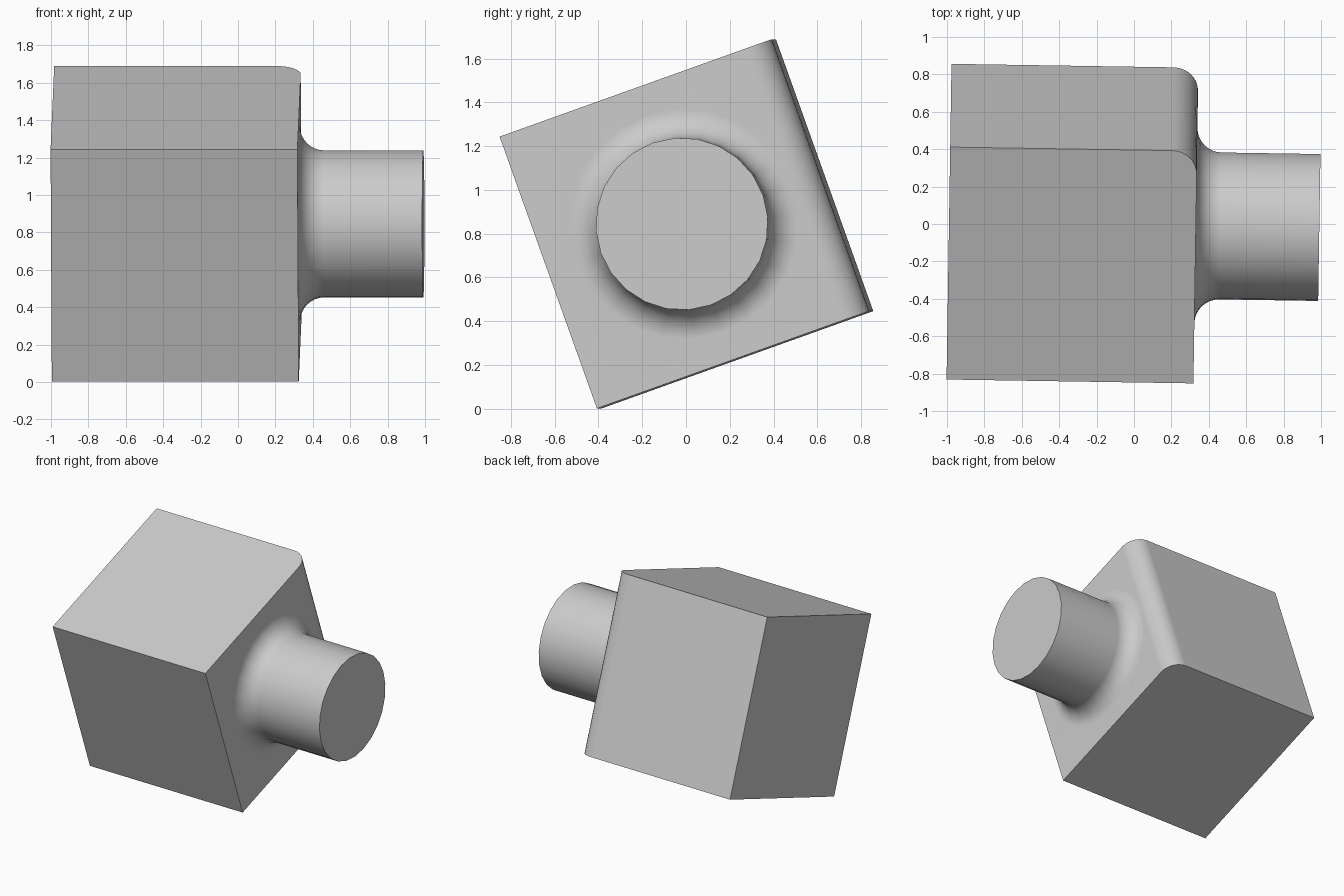
import bpy, bmesh, math
from mathutils import Matrix, Vector

if "Cube" in bpy.data.objects:
    bpy.data.objects.remove(bpy.data.objects["Cube"])

H = 0.66      # half side of the block
R = 0.394     # post radius
F = 0.132     # fillet and round radius
SIDES = 24

grey = bpy.data.materials.new("plain grey")
grey.diffuse_color = (0.6, 0.6, 0.6, 1)
grey.use_nodes = True
grey.node_tree.nodes["Principled BSDF"].inputs["Base Color"].default_value = grey.diffuse_color

bm = bmesh.new()

# Block with one rounded edge between the right (+x) and back (+y) sides
bmesh.ops.create_cube(bm, size=2 * H)
edge = [e for e in bm.edges if all(v.co.x > 0 and v.co.y > 0 for v in e.verts)]
bmesh.ops.bevel(bm, geom=edge, offset=F, segments=8, profile=0.5, affect='EDGES')

# Open the right side so the post can grow out of it
side = max(bm.faces, key=lambda f: f.calc_center_median().x * 10 + f.calc_area())
side = max((f for f in bm.faces if f.normal.x > 0.99), key=lambda f: f.calc_area())
border = list(side.edges)
bmesh.ops.delete(bm, geom=[side], context='FACES_ONLY')

# Post: fillet arc followed by a straight barrel, as (x, radius) rings
profile = []
for i in range(9):
    a = math.pi / 2 * i / 8
    profile.append((H + F * (1 - math.cos(a)), R + F * (1 - math.sin(a))))
profile.append((2 * H, R))
rings = []
for x, r in profile:
    rings.append([bm.verts.new((x, r * math.cos(t), r * math.sin(t)))
                  for t in (2 * math.pi * k / SIDES for k in range(SIDES))])
for a, b in zip(rings, rings[1:]):
    for k in range(SIDES):
        n = (k + 1) % SIDES
        bm.faces.new((a[k], a[n], b[n], b[k]))
bm.faces.new(rings[-1])

# Flat right side around the foot of the post
foot = [bm.edges.get((rings[0][k], rings[0][(k + 1) % SIDES])) for k in range(SIDES)]
bmesh.ops.triangle_fill(bm, use_beauty=True, edges=border + foot, normal=Vector((1, 0, 0)))
bmesh.ops.recalc_face_normals(bm, faces=bm.faces)

mesh = bpy.data.meshes.new("block_with_post")
bm.to_mesh(mesh)
bm.free()
mesh.materials.append(grey)
obj = bpy.data.objects.new("block_with_post", mesh)
bpy.context.collection.objects.link(obj)

# Smooth fillets, crisp block edges, flat sides kept flat
bpy.context.view_layer.objects.active = obj
obj.select_set(True)
bpy.ops.object.shade_smooth_by_angle(angle=math.radians(30))
weighted = obj.modifiers.new("flat sides", 'WEIGHTED_NORMAL')
weighted.keep_sharp = True

# Tip the block about its long axis and turn it slightly
obj.matrix_world = (Matrix.Translation((-0.329, 0.002, 0.845))
                    @ Matrix.Rotation(math.radians(-0.9), 4, 'Z')
                    @ Matrix.Rotation(math.radians(19.7), 4, 'X'))
